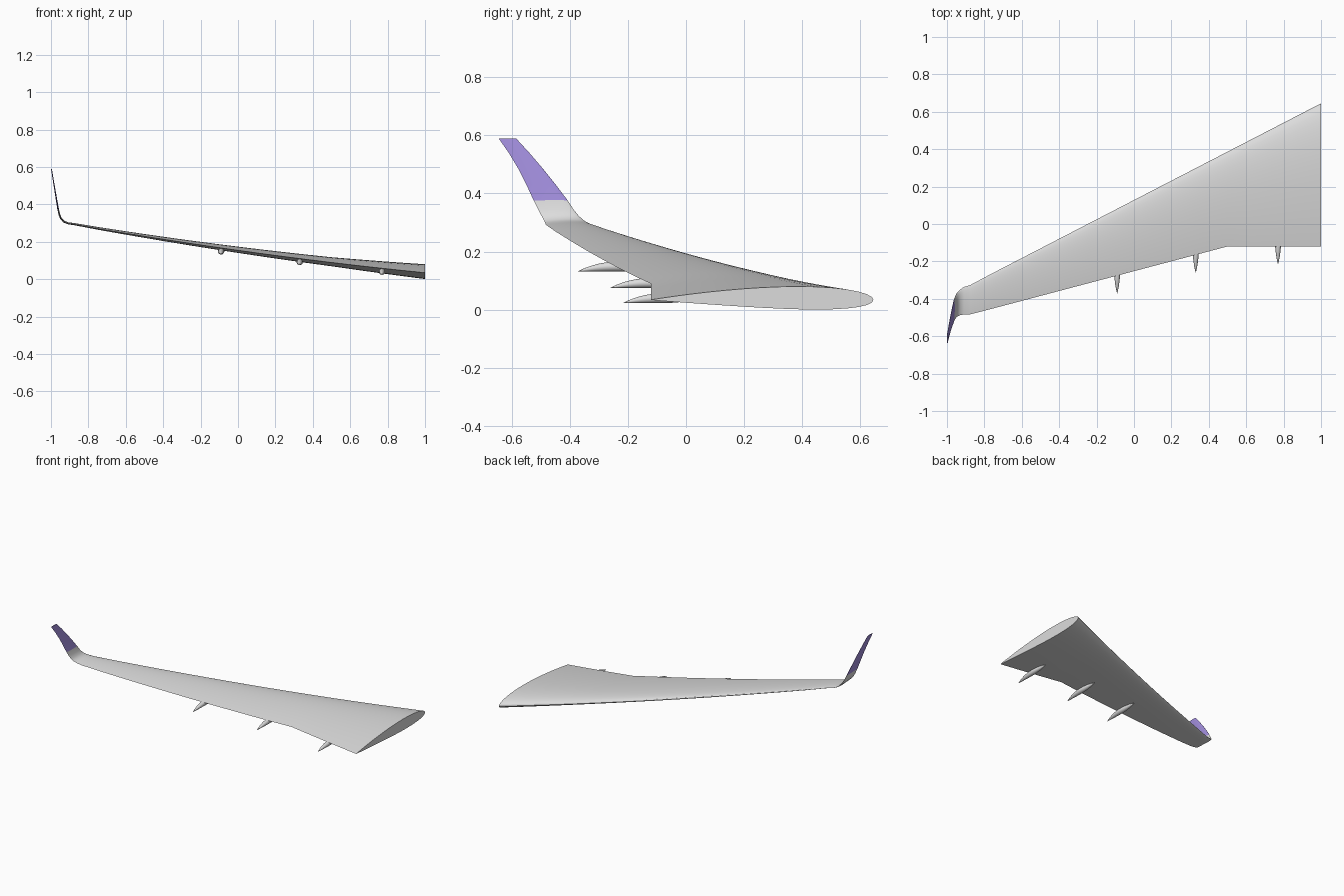
import bpy, bmesh
from math import sin, cos, pi, sqrt, radians
from mathutils import Vector

if "Cube" in bpy.data.objects:
    bpy.data.objects.remove(bpy.data.objects["Cube"])


def material(name, rgb):
    m = bpy.data.materials.new(name)
    m.use_nodes = True
    m.diffuse_color = (*rgb, 1)
    m.node_tree.nodes["Principled BSDF"].inputs["Base Color"].default_value = (*rgb, 1)
    return m


grey = material("light grey paint", (0.72, 0.72, 0.72))
purple = material("purple paint", (0.36, 0.27, 0.72))
PAINT_LINE = 0.376


def loft(name, rings, mats):
    """Skin a list of closed rings and cap both ends."""
    bm = bmesh.new()
    loops = [[bm.verts.new(p) for p in ring] for ring in rings]
    n = len(loops[0])
    for a, b in zip(loops, loops[1:]):
        for i in range(n):
            bm.faces.new((a[i], a[(i + 1) % n], b[(i + 1) % n], b[i]))
    bm.faces.new(loops[0])
    bm.faces.new(loops[-1])
    bmesh.ops.recalc_face_normals(bm, faces=bm.faces)
    mesh = bpy.data.meshes.new(name)
    bm.to_mesh(mesh)
    bm.free()
    for m in mats:
        mesh.materials.append(m)
    obj = bpy.data.objects.new(name, mesh)
    bpy.context.collection.objects.link(obj)
    bpy.ops.object.select_all(action="DESELECT")
    obj.select_set(True)
    bpy.context.view_layer.objects.active = obj
    bpy.ops.object.shade_smooth_by_angle(angle=radians(30))
    return obj


# Planform: straight leading edge, kinked trailing edge, upward flex
def leading(x):
    return 0.645 - 0.517 * (1 - x)


def trailing(x):
    return -0.12 - 0.2645 * max(0, 0.5 - x)


def height(x):
    s = 1 - x
    return 0.034 + 0.10 * s + 0.02 * s * s


def airfoil(thickness, camber=0.010, n=18):
    """Chord fraction and offset, over the top and back underneath."""
    def half(c):
        return 5 * thickness * (0.2969 * sqrt(c) - 0.126 * c - 0.3516 * c**2
                                + 0.2843 * c**3 - 0.1026 * c**4)
    cs = [(1 - cos(pi * i / n)) / 2 for i in range(n + 1)]
    mid = lambda c: camber * 4 * c * (1 - c)
    top = [(c, mid(c) + half(c)) for c in reversed(cs)]
    return top + [(c, mid(c) - half(c)) for c in cs[1:-1]]


# Stations: x, z, leading y, trailing y
stations = []
for i in range(16):
    x = 1 - i * 0.125
    if x > -0.86:
        stations.append((x, height(x), leading(x), trailing(x)))
stations += [
    (-0.875, 0.293, -0.326, -0.483), (-0.91, 0.298, -0.337, -0.484),
    (-0.932, 0.307, -0.352, -0.488), (-0.947, 0.323, -0.369, -0.497),
    (-0.956, 0.345, -0.387, -0.508), (-0.963, PAINT_LINE, -0.407, -0.524),
    (-0.972, 0.43, -0.448, -0.549), (-0.981, 0.485, -0.492, -0.577),
    (-0.990, 0.54, -0.539, -0.610), (-0.998, 0.59, -0.585, -0.645)]

# Wing with its upturned tip
rings = []
for i, (x, z, le, te) in enumerate(stations):
    a, b = stations[max(i - 1, 0)], stations[min(i + 1, len(stations) - 1)]
    t = Vector((b[0] - a[0], b[1] - a[1])).normalized()
    up = Vector((t.y, -t.x)) if x < -0.87 and i < len(stations) - 1 else Vector((0, 1))
    if i == len(stations) - 1:
        up = Vector((1, 0))
    thick = 0.103 - 0.03 * min(1, (1 - x) / 1.9)
    chord = le - te
    rings.append([(x + up.x * o * chord, le - c * chord, z + up.y * o * chord)
                  for c, o in airfoil(thick)])
wing = loft("wing", rings, [grey, purple])
for p in wing.data.polygons:
    p.material_index = int(p.center.z > PAINT_LINE)


# Slender flap track fairings under the trailing edge
def fairing(name, x, length=0.27, radius=0.017, steps=16, sides=16):
    tail, base = trailing(x) - 0.095, height(x) - 0.035
    rings = []
    for i in range(steps + 1):
        f = i / steps
        r = radius * max(0.03, sin(pi * f) ** 0.8)
        z = base + (r if f < 0.5 else radius)
        rings.append([(x + r * cos(2 * pi * k / sides), tail + f * length,
                       z + r * sin(2 * pi * k / sides)) for k in range(sides)])
    loft(name, rings, [grey])


for name, x in (("inner", 0.77), ("middle", 0.33), ("outer", -0.09)):
    fairing(name + "_flap_fairing", x)
